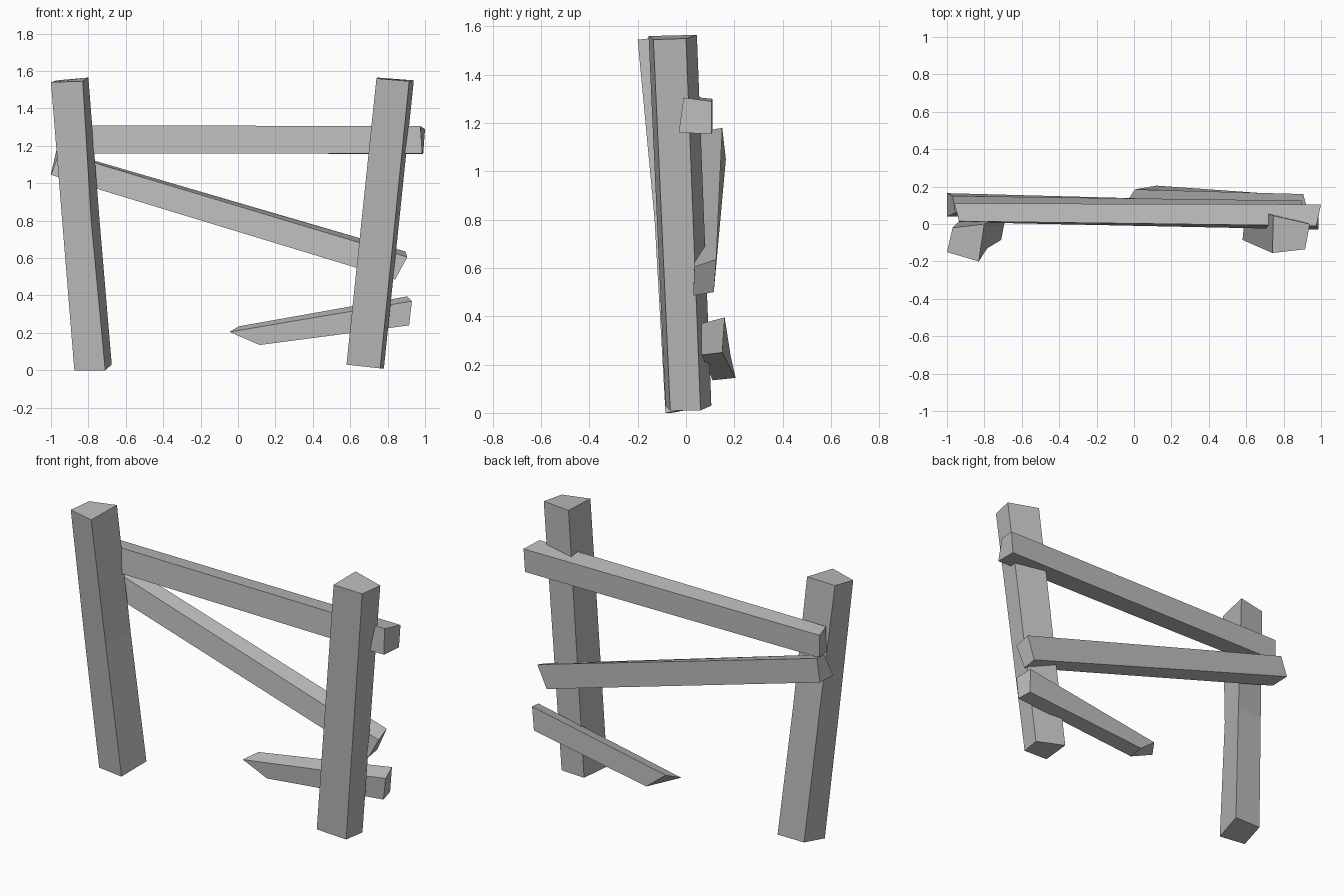
import bpy
import bmesh

default_cube = bpy.data.objects.get("Cube")
if default_cube:
    bpy.data.objects.remove(default_cube, do_unlink=True)


def make_material(name, colour):
    material = bpy.data.materials.new(name)
    material.use_nodes = True
    material.diffuse_color = colour
    shader = next(n for n in material.node_tree.nodes if n.type == "BSDF_PRINCIPLED")
    shader.inputs["Base Color"].default_value = colour
    shader.inputs["Roughness"].default_value = 0.9
    return material


grey_wood = make_material("weathered grey wood", (0.5, 0.5, 0.5, 1))


def hewn_beam(name, *sections):
    """Loft a rough timber through four-cornered sections and cap both ends."""
    bm = bmesh.new()
    rings = [[bm.verts.new(point) for point in section] for section in sections]
    for lower, upper in zip(rings, rings[1:]):
        for i in range(len(lower)):
            j = (i + 1) % len(lower)
            bm.faces.new((lower[i], lower[j], upper[j], upper[i]))
    bm.faces.new(rings[0])
    bm.faces.new(rings[-1])
    bmesh.ops.recalc_face_normals(bm, faces=bm.faces)
    mesh = bpy.data.meshes.new(name)
    bm.to_mesh(mesh)
    bm.free()
    mesh.materials.append(grey_wood)
    beam = bpy.data.objects.new(name, mesh)
    bpy.context.collection.objects.link(beam)
    return beam


# Leaning posts: corners run front right, front left, back left, back right
hewn_beam(
    "right_post",
    [(-.875, -.06, 0), (-.71, -.085, 0), (-.675, .10, .03), (-.85, .10, .03)],
    [(-.94, -.11, .8), (-.785, -.13, .8), (-.74, .045, .8), (-.91, .04, .8)],
    [(-1, -.15, 1.54), (-.83, -.2, 1.545), (-.8, 0, 1.565), (-.97, -.02, 1.55)],
)
hewn_beam(
    "left_post",
    [(.58, -.085, .03), (.76, -.065, .01), (.78, .06, .01), (.6, .105, .03)],
    [(.74, -.155, 1.56), (.915, -.135, 1.545), (.94, 0, 1.55), (.745, .045, 1.565)],
)

# Rails: corners run top front, top back, bottom back, bottom front
hewn_beam(
    "top_rail",
    [(-.935, .015, 1.31), (-.96, .11, 1.3), (-.96, .11, 1.165), (-.935, .01, 1.16)],
    [(.975, -.01, 1.305), (1, .105, 1.29), (.99, .105, 1.155), (.985, -.03, 1.16)],
)
hewn_beam(
    "fallen_rail",
    [(-.955, .06, 1.165), (-.97, .15, 1.18), (-1, .165, 1.05), (-1, .04, 1.045)],
    [(.905, .035, .605), (.895, .125, .635), (.84, .115, .5), (.84, .03, .485)],
)

# Snapped lower rail with a pointed broken end
hewn_beam(
    "broken_rail",
    [(-.045, .11, .205), (.005, .185, .235), (.12, .205, .145), (.115, .11, .135)],
    [(.93, .065, .37), (.905, .16, .395), (.9, .15, .25), (.915, .065, .24)],
)
